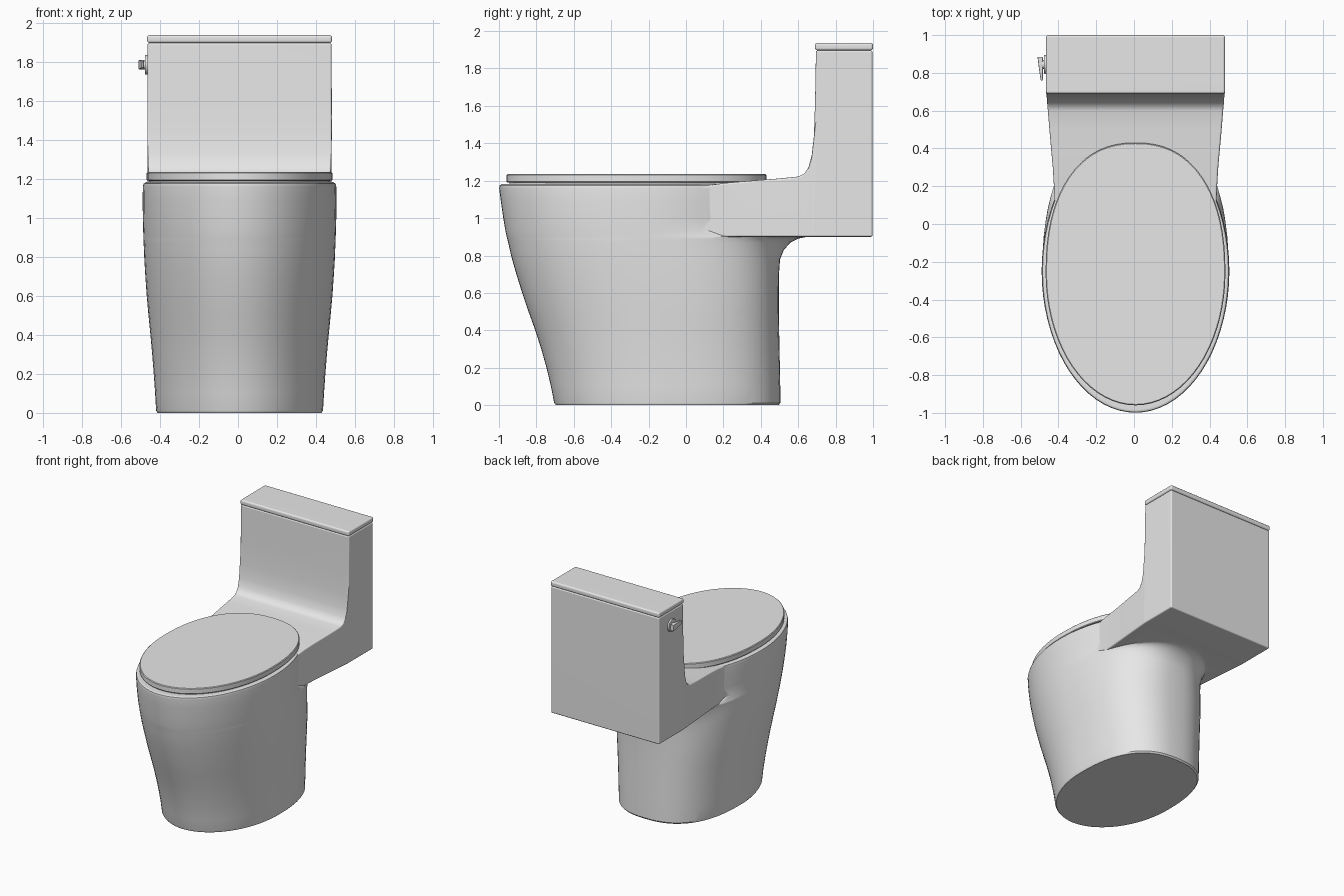
import bpy, bmesh, math
from mathutils import Matrix

if "Cube" in bpy.data.objects:
    bpy.data.objects.remove(bpy.data.objects["Cube"])

CX = 0.008   # body centre line
N = 72       # points around each oval section

mat = bpy.data.materials.new("white_ceramic")
mat.diffuse_color = (0.8, 0.8, 0.8, 1)
mat.use_nodes = True
mat.node_tree.nodes["Principled BSDF"].inputs["Base Color"].default_value = mat.diffuse_color


def loft(name, rings):
    """Skin a list of point rings and cap both ends."""
    bm = bmesh.new()
    vs = [[bm.verts.new(p) for p in r] for r in rings]
    n = len(vs[0])
    for a, b in zip(vs, vs[1:]):
        for i in range(n):
            j = (i + 1) % n
            bm.faces.new((a[i], a[j], b[j], b[i]))
    bm.faces.new(vs[0][::-1])
    bm.faces.new(vs[-1])
    bmesh.ops.recalc_face_normals(bm, faces=bm.faces)
    return finish(name, bm)


def finish(name, bm):
    me = bpy.data.meshes.new(name)
    bm.to_mesh(me)
    bm.free()
    me.materials.append(mat)
    ob = bpy.data.objects.new(name, me)
    bpy.context.collection.objects.link(ob)
    return ob


def activate(ob):
    bpy.ops.object.select_all(action='DESELECT')
    ob.select_set(True)
    bpy.context.view_layer.objects.active = ob


def bevel(ob, width, segments=3):
    activate(ob)
    m = ob.modifiers.new("bevel", 'BEVEL')
    m.width, m.segments = width, segments
    m.limit_method, m.angle_limit = 'ANGLE', math.radians(40)
    bpy.ops.object.modifier_apply(modifier=m.name)


def smooth(ob):
    activate(ob)
    bpy.ops.object.shade_smooth_by_angle(angle=math.radians(35))
    ob.modifiers.new("normals", 'WEIGHTED_NORMAL').keep_sharp = True


def oval(z, front, back, w, yc, n):
    """Egg section: elliptical front, squarer rear (exponent n)."""
    pts = []
    for i in range(N):
        a = 2 * math.pi * i / N
        c, s = math.cos(a), math.sin(a)
        e = 2 / n if s > 0 else 1
        x = math.copysign(abs(c) ** e, c) * w
        y = yc + abs(s) ** e * ((back - yc) if s > 0 else (front - yc))
        pts.append((CX + x, y, z))
    return pts


def box(name, lo, hi):
    bm = bmesh.new()
    bmesh.ops.create_cube(bm, size=1)
    for v in bm.verts:
        v.co = [(a + b) / 2 + c * (b - a) for a, b, c in zip(lo, hi, v.co)]
    return finish(name, bm)


def disc(name, r, x0, x1, y, z):
    bm = bmesh.new()
    bmesh.ops.create_cone(bm, cap_ends=True, segments=32, radius1=r, radius2=r, depth=x1 - x0,
                          matrix=Matrix.Translation(((x0 + x1) / 2, y, z))
                          @ Matrix.Rotation(math.pi / 2, 4, 'Y'))
    return finish(name, bm)


# bowl and pedestal: z, front y, back y, half width, widest y, rear exponent
body = loft("bowl_and_tank", [oval(*r) for r in (
    (0.000, -0.695, 0.495, 0.420, -0.10, 2.5),
    (0.012, -0.705, 0.505, 0.428, -0.10, 2.5),
    (0.10, -0.722, 0.504, 0.433, -0.10, 2.5),
    (0.20, -0.746, 0.502, 0.440, -0.11, 2.5),
    (0.30, -0.774, 0.500, 0.448, -0.12, 2.5),
    (0.40, -0.806, 0.498, 0.457, -0.13, 2.5),
    (0.50, -0.842, 0.496, 0.467, -0.14, 2.5),
    (0.60, -0.876, 0.496, 0.476, -0.16, 2.5),
    (0.70, -0.907, 0.497, 0.483, -0.18, 2.45),
    (0.78, -0.930, 0.503, 0.488, -0.20, 2.4),
    (0.83, -0.942, 0.523, 0.490, -0.21, 2.3),
    (0.87, -0.951, 0.560, 0.492, -0.22, 2.2),
    (0.89, -0.956, 0.600, 0.493, -0.22, 2.1),
    (0.903, -0.959, 0.660, 0.493, -0.22, 2.0),
    (0.93, -0.965, 0.500, 0.494, -0.23, 2.0),
    (1.00, -0.977, 0.500, 0.496, -0.24, 2.0),
    (1.09, -0.990, 0.500, 0.497, -0.25, 2.0),
    (1.16, -0.999, 0.500, 0.496, -0.25, 2.0),
    (1.175, -0.996, 0.498, 0.492, -0.25, 2.0),
    (1.183, -0.982, 0.490, 0.480, -0.25, 2.0))])

# shelf flowing up into the tank: y, half width, top z
stations = ((0.0, 0.400, 1.150), (0.1, 0.428, 1.172), (0.2, 0.432, 1.187),
            (0.3, 0.438, 1.196), (0.4, 0.447, 1.204), (0.5, 0.456, 1.212),
            (0.6, 0.464, 1.222), (0.632, 0.467, 1.238), (0.655, 0.469, 1.272),
            (0.672, 0.470, 1.335), (0.684, 0.471, 1.44), (0.690, 0.472, 1.62),
            (0.695, 0.472, 1.897), (0.997, 0.472, 1.897))
tank = loft("tank", [[(CX - w, y, 0.9), (CX + w, y, 0.9), (CX + w, y, t), (CX - w, y, t)]
                     for y, w, t in stations])
bevel(tank, 0.010)

# join the tank to the bowl as one casting
activate(body)
m = body.modifiers.new("join", 'BOOLEAN')
m.operation, m.solver, m.object = 'UNION', 'EXACT', tank
bpy.ops.object.modifier_apply(modifier=m.name)
bpy.data.objects.remove(tank)
smooth(body)

# tank lid
lid = box("tank_lid", (CX - 0.474, 0.690, 1.897), (CX + 0.474, 1.0, 1.937))
bevel(lid, 0.012)
smooth(lid)

# seat lid, with a thin recessed gap beneath
seat = loft("seat_lid", [oval(z, -0.96 + d, 0.43 - d, 0.476 - d, -0.26, 2.3)
                         for z, d in ((1.175, 0.015), (1.190, 0.015), (1.191, 0.003),
                                      (1.195, 0.0), (1.230, 0.0), (1.235, 0.005))])
smooth(seat)

# flush lever on the left side of the tank
for ob in (disc("lever_plate", 0.05, -0.477, -0.460, 0.845, 1.785),
           disc("lever_stem", 0.024, -0.495, -0.470, 0.845, 1.785)):
    bevel(ob, 0.003, 2)
    smooth(ob)
lever = loft("flush_lever", [[(xo, y, 1.785 - h), (-0.483, y, 1.785 - h),
                              (-0.483, y, 1.785 + h), (xo, y, 1.785 + h)]
                             for y, xo, h in ((0.76, -0.494, 0.015), (0.83, -0.504, 0.022),
                                              (0.885, -0.511, 0.024))])
bevel(lever, 0.004, 2)
smooth(lever)
